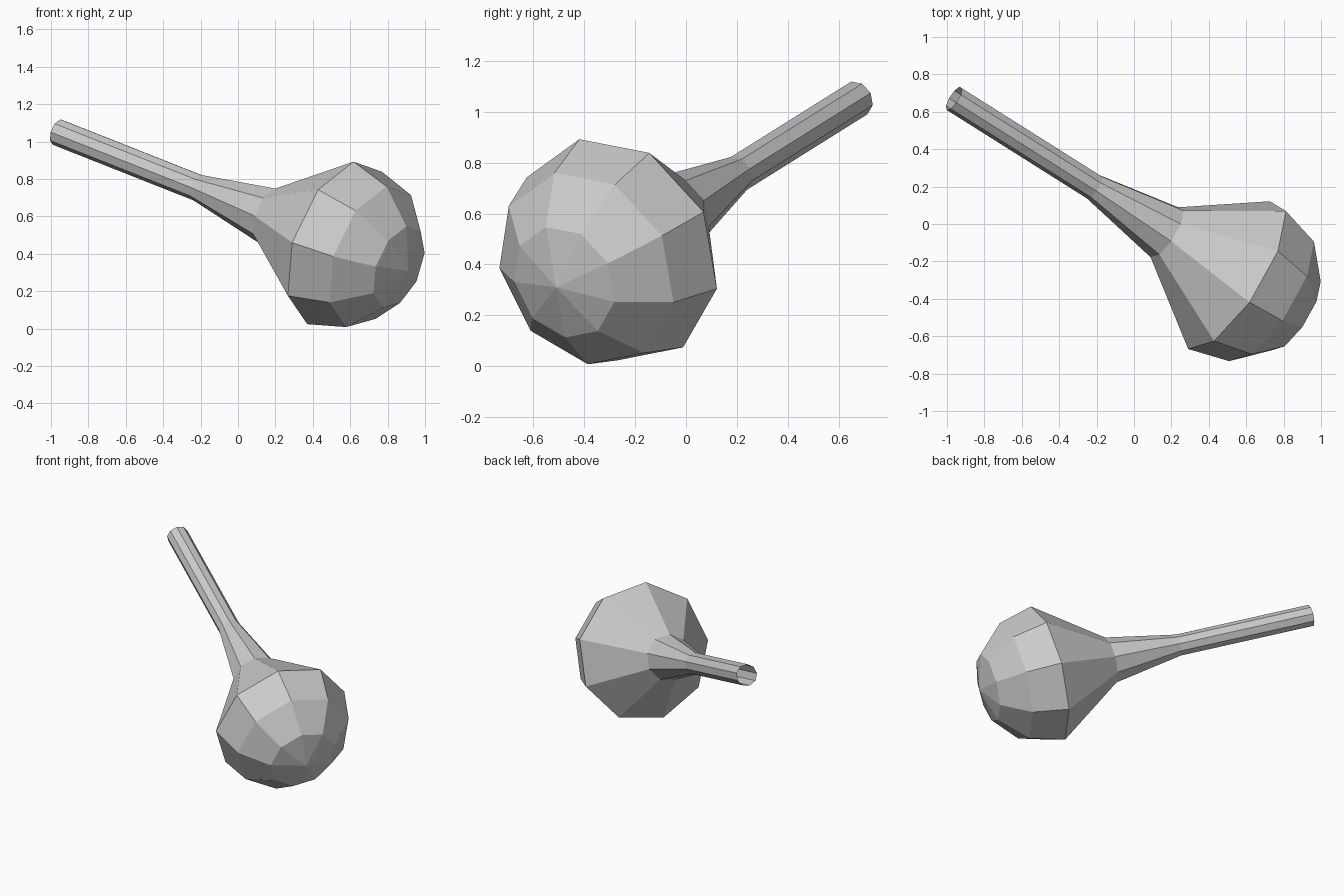
import bpy, bmesh, math
from mathutils import Vector

if "Cube" in bpy.data.objects:
    bpy.data.objects.remove(bpy.data.objects["Cube"])

SIDES = 9
R = 0.465                                   # bulb radius
pole = Vector((0.91, -0.51, 0.31))          # tip of the rounded end
axis = Vector((-0.802, 0.506, 0.317)).normalized()
up = Vector((0.178, -0.312, 0.931))         # direction of the first ring corner
up = (up - axis * up.dot(axis)).normalized()
side = axis.cross(up)

# profile: (distance along axis, radius) - hemisphere, cone, neck, tube
profile = [(R * (1 - math.cos(math.radians(a))), R * math.sin(math.radians(a)))
           for a in (30, 60, 90)]
profile += [(0.92, 0.157), (1.40, 0.073), (2.335, 0.073)]

bm = bmesh.new()
tip = bm.verts.new(pole)
rings = []
for t, r in profile:
    ring = []
    for i in range(SIDES):
        a = 2 * math.pi * i / SIDES
        ring.append(bm.verts.new(pole + axis * t + (up * math.cos(a) + side * math.sin(a)) * r))
    rings.append(ring)

# rounded end fan, then bands of quads; the tube end stays open
for i in range(SIDES):
    j = (i + 1) % SIDES
    bm.faces.new((tip, rings[0][j], rings[0][i]))
    for a, b in zip(rings, rings[1:]):
        bm.faces.new((a[i], a[j], b[j], b[i]))

mesh = bpy.data.meshes.new("bulb_with_stem")
bm.to_mesh(mesh)
bm.free()
obj = bpy.data.objects.new("bulb_with_stem", mesh)
bpy.context.collection.objects.link(obj)
